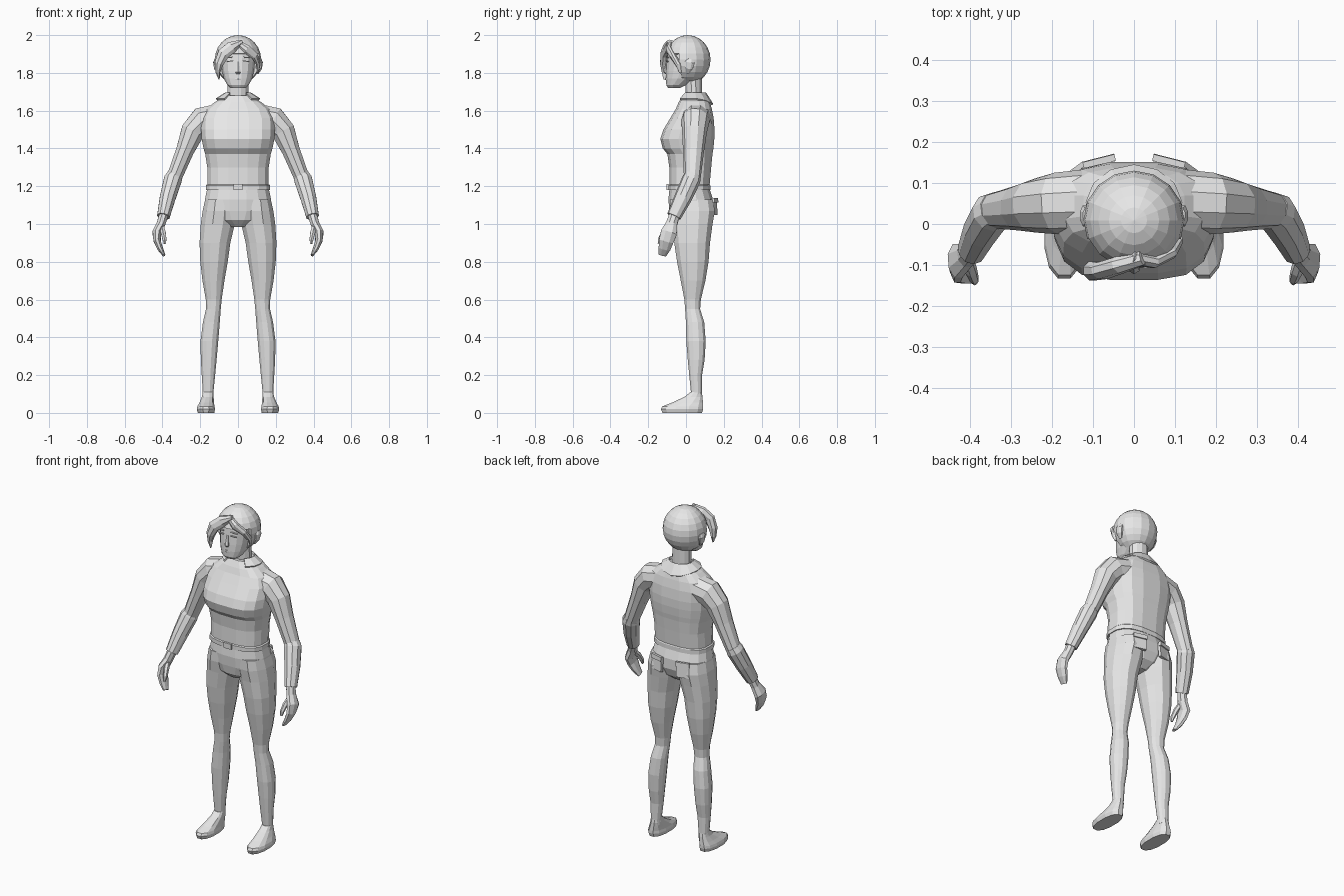
import bpy, bmesh, math
from mathutils import Vector

cube = bpy.data.objects.get("Cube")
if cube:
    bpy.data.objects.remove(cube, do_unlink=True)

grey = bpy.data.materials.new("plain_grey")
grey.use_nodes = True
grey.diffuse_color = (.8, .8, .8, 1)
grey.node_tree.nodes["Principled BSDF"].inputs["Base Color"].default_value = (.8, .8, .8, 1)


def finish(bm, name, mirror=False, thickness=0):
    """Turn a bmesh into a flat shaded object, optionally mirrored in x."""
    bmesh.ops.recalc_face_normals(bm, faces=bm.faces)
    mesh = bpy.data.meshes.new(name)
    bm.to_mesh(mesh)
    bm.free()
    mesh.materials.append(grey)
    obj = bpy.data.objects.new(name, mesh)
    bpy.context.collection.objects.link(obj)
    if thickness:
        mod = obj.modifiers.new("thickness", "SOLIDIFY")
        mod.thickness = thickness
    if mirror:
        mod = obj.modifiers.new("mirror", "MIRROR")
        mod.use_mirror_merge = False
    return obj


def loft(name, rings, mirror=False, closed=True, thickness=0):
    """Skin a list of equal point rings."""
    bm = bmesh.new()
    loops = [[bm.verts.new(p) for p in ring] for ring in rings]
    n = len(loops[0])
    for a, b in zip(loops, loops[1:]):
        for i in range(n if closed else n - 1):
            j = (i + 1) % n
            bm.faces.new((a[i], a[j], b[j], b[i]))
    if closed and not thickness:
        bm.faces.new(loops[0])
        bm.faces.new(loops[-1])
    return finish(bm, name, mirror, thickness)


def level(z, x_in, x_out, front, back, power=2.4, dent=0, n=16):
    """Horizontal rounded-box ring; dent pulls the front centre inward."""
    cx, cy = (x_in + x_out) / 2, (front + back) / 2
    rx, ry = (x_out - x_in) / 2, (back - front) / 2
    ring = []
    for i in range(n):
        t = math.tau * (i + .5) / n
        c, s = math.cos(t), math.sin(t)
        x = rx * math.copysign(abs(c) ** (2 / power), c)
        y = ry * math.copysign(abs(s) ** (2 / power), s)
        if s < 0:
            y += dent * max(0, 1 - abs(x) / .09)
        ring.append(Vector((cx + x, cy + y, z)))
    return ring


def tube(name, stations, mirror=False, n=10):
    """Tapering limb along stations of (centre, side radius, depth radius)."""
    pts = [Vector(s[0]) for s in stations]
    rings = []
    for i, (_, ra, rb) in enumerate(stations):
        d = (pts[min(i + 1, len(pts) - 1)] - pts[max(i - 1, 0)]).normalized()
        u = Vector((0, 1, 0)).cross(d).normalized()
        v = d.cross(u)
        angles = [math.tau * (k + .5) / n for k in range(n)]
        rings.append([pts[i] + u * ra * math.cos(a) + v * rb * math.sin(a) for a in angles])
    return loft(name, rings, mirror)


def plate(name, centre, size, tilt=(0, 0, 0), mirror=False):
    """Thin box set on a surface."""
    bm = bmesh.new()
    bmesh.ops.create_cube(bm, size=1)
    bmesh.ops.scale(bm, vec=size, verts=bm.verts)
    from mathutils import Euler
    bmesh.ops.rotate(bm, matrix=Euler(tilt).to_matrix(), verts=bm.verts)
    bmesh.ops.translate(bm, vec=centre, verts=bm.verts)
    return finish(bm, name, mirror)


# Jacket body: height, half width, front, back, front dent
jacket = [(1.18, .172, -.095, .13, 0), (1.205, .172, -.095, .13, 0), (1.21, .165, -.09, .127, 0),
          (1.3, .165, -.09, .135, 0), (1.37, .176, -.1, .142, 0), (1.4, .185, -.128, .147, .008),
          (1.45, .195, -.143, .152, .014), (1.5, .198, -.125, .153, .01), (1.56, .195, -.085, .148, 0),
          (1.61, .17, -.055, .138, 0), (1.645, .125, -.04, .128, 0), (1.68, .065, -.02, .11, 0)]
loft("jacket_body", [level(z, -w, w, f, b, 2.7, d) for z, w, f, b, d in jacket])
plate("hem_buckle", (0, -.096, 1.195), (.05, .012, .032))

# Sleeves
tube("upper_sleeve", [((.1, .055, 1.565), .075, .08), ((.19, .05, 1.545), .078, .075),
                      ((.24, .045, 1.49), .066, .066), ((.28, .04, 1.39), .05, .056),
                      ((.34, .033, 1.24), .042, .044)], True)
tube("forearm_sleeve", [((.335, .036, 1.26), .042, .044), ((.345, .028, 1.235), .05, .05),
                        ((.372, -.015, 1.14), .044, .047), ((.395, -.064, 1.04), .035, .038)], True)

# Hands, curled slightly inward
tube("hand", [((.394, -.062, 1.045), .026, .03), ((.408, -.076, 1), .025, .032),
              ((.43, -.09, .955), .025, .046), ((.428, -.105, .91), .02, .042),
              ((.412, -.114, .87), .016, .034), ((.392, -.125, .835), .008, .022)], True, 8)
tube("thumb", [((.405, -.085, .99), .014, .016), ((.396, -.115, .955), .015, .016),
               ((.389, -.135, .92), .012, .013), ((.388, -.143, .895), .006, .007)], True, 6)

# Trousers
hips = [(1.2, .163, -.088, .122), (1.13, .178, -.095, .145), (1.07, .18, -.09, .145),
        (1.02, .13, -.08, .125), (.985, .05, -.045, .08)]
loft("hips", [level(z, -w, w, f, b) for z, w, f, b in hips])
legs = [(1.13, .015, .176, -.088, .146), (1.07, .008, .19, -.088, .156), (1, .014, .2, -.076, .144),
        (.9, .038, .206, -.065, .13), (.8, .052, .202, -.05, .122), (.7, .07, .19, -.03, .105),
        (.6, .085, .172, -.01, .08), (.55, .09, .171, -.006, .076), (.48, .095, .187, -.002, .098),
        (.38, .103, .2, 0, .106), (.28, .112, .198, .008, .1), (.2, .12, .193, .016, .086),
        (.1, .13, .187, .026, .085), (.07, .13, .187, .026, .085)]
loft("trouser_leg", [level(*r, 2.2, 0, 12) for r in legs], True)
plate("back_pocket", (.085, .148, 1.09), (.075, .016, .085), (.06, 0, -.25), True)
plate("pocket_flap", (.085, .153, 1.125), (.08, .016, .025), (.06, 0, -.25), True)

# Shoes
shoes = [(0, .124, .214, -.128, .088), (.02, .12, .22, -.136, .094), (.035, .123, .216, -.128, .094),
         (.055, .126, .205, -.075, .092), (.085, .128, .192, -.01, .089), (.11, .131, .187, .022, .084)]
loft("shoe", [level(*r, 2.3, 0, 12) for r in shoes], True)

# Neck and head
loft("neck", [level(z, -w, w, f, b, 2, 0, 12) for z, w, f, b in
              [(1.63, .07, -.02, .105), (1.68, .058, -.002, .085), (1.8, .055, -.01, .085)]])
head = [(1.72, .04, -.095, -.03), (1.735, .058, -.105, 0), (1.77, .076, -.108, .06),
        (1.81, .086, -.107, .095), (1.86, .092, -.103, .11), (1.91, .095, -.098, .11),
        (1.96, .07, -.065, .08)]
loft("head", [level(z, -w, w, f, b, 2.3) for z, w, f, b in head])
loft("nose", [level(z, -w, w, f, -.09, 2, 0, 6) for z, w, f in
              [(1.795, .012, -.112), (1.805, .016, -.122), (1.86, .007, -.106)]])
plate("eyelash", (.04, -.1, 1.862), (.034, .009, .005), (0, .1, .2), True)
plate("eyebrow", (.042, -.097, 1.882), (.038, .009, .005), (0, .1, .2), True)
loft("mouth", [level(z, -w, w, -.112, -.09, 2, 0, 6) for z, w in [(1.762, .012), (1.768, .02), (1.774, .014)]])

# Ears
tube("ear", [((.115, .022, 1.872), .01, .018), ((.12, .02, 1.855), .012, .028),
             ((.116, .015, 1.825), .012, .022), ((.1, .008, 1.8), .01, .01)], True, 8)

# Hair cap: ellipsoid opened at the face and nape
bm = bmesh.new()
bmesh.ops.create_uvsphere(bm, u_segments=16, v_segments=12, radius=1)
bmesh.ops.scale(bm, vec=(.123, .121, .13), verts=bm.verts)
bmesh.ops.translate(bm, vec=(0, .009, 1.87), verts=bm.verts)
opening = []
for f in bm.faces:
    c = f.calc_center_median()
    if c.z < 1.765 or (c.y < -.015 and c.z < 1.91):
        opening.append(f)
bmesh.ops.delete(bm, geom=opening, context="FACES")
finish(bm, "hair_cap", thickness=.016)

# Swept fringe, long on one side and short on the other
tube("long_fringe", [((.02, -.082, 1.965), .012, .02), ((-.035, -.1, 1.935), .034, .022),
                     ((-.078, -.114, 1.9), .034, .022), ((-.1, -.114, 1.85), .026, .025),
                     ((-.107, -.11, 1.805), .014, .02), ((-.1, -.115, 1.765), .003, .005)], n=8)
tube("short_fringe", [((-.005, -.08, 1.965), .012, .018), ((.045, -.092, 1.925), .026, .016),
                      ((.088, -.07, 1.89), .02, .016), ((.108, -.04, 1.845), .012, .016),
                      ((.105, -.03, 1.8), .004, .006)], n=8)

# Collar, open at the front and dropping to a point at the back
rims = [(.064, .058, 1.672, 0), (.07, .062, 1.695, 0), (.118, .1, 1.665, .03)]
collar = []
for rx, ry, z, drop in rims:
    rim = []
    for k in range(11):
        a = math.radians(-52 + 284 * k / 10)
        back = max(0, math.sin(a))
        rim.append(Vector((rx * math.cos(a), .045 + ry * math.sin(a), z - drop * back ** 2)))
    collar.append(rim)
loft("collar", collar, closed=False, thickness=.01)
